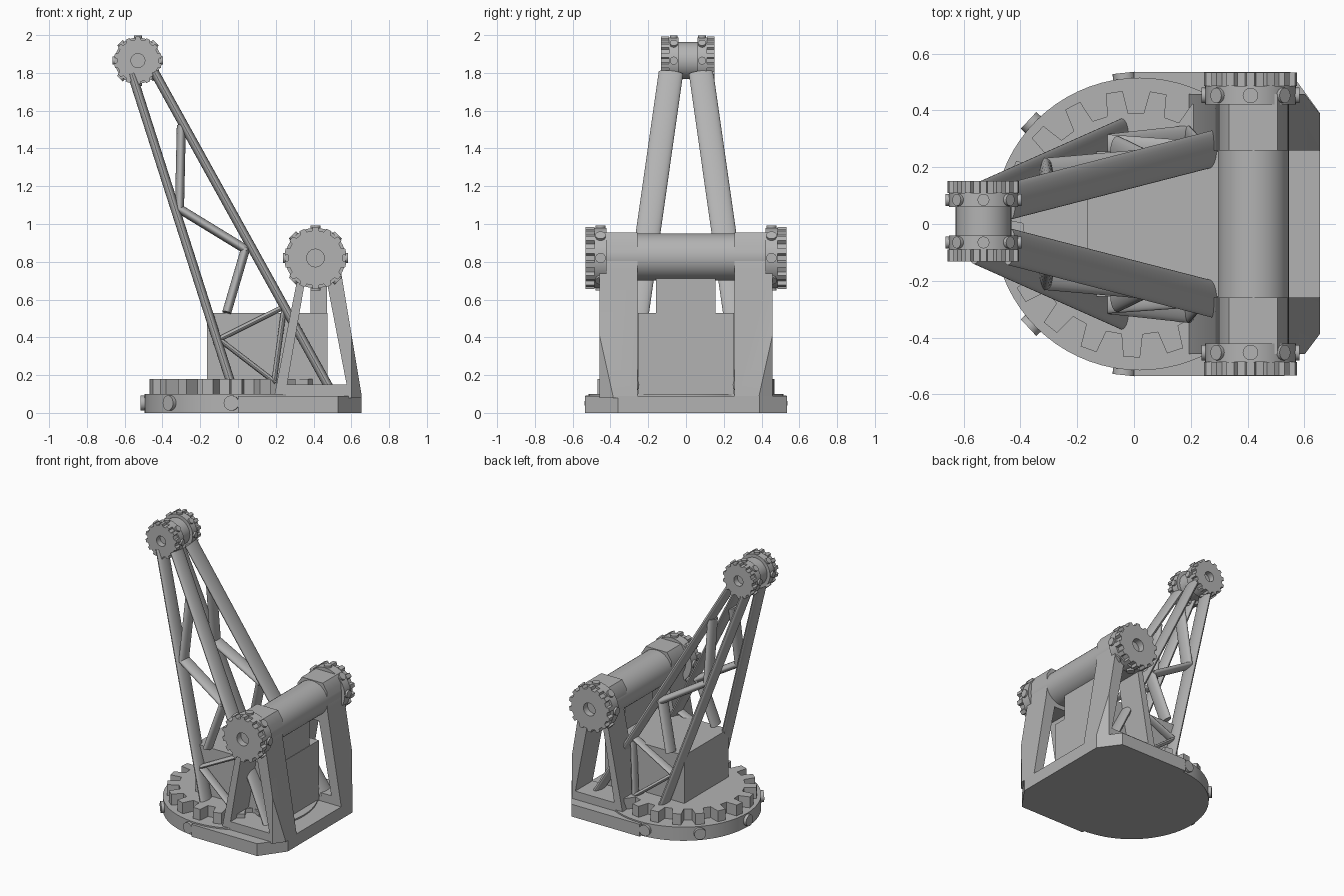
import bpy, bmesh
from math import sin, cos, pi, radians
from mathutils import Vector, Matrix

if "Cube" in bpy.data.objects:
    bpy.data.objects.remove(bpy.data.objects["Cube"])

grey = bpy.data.materials.new("plain_grey")
grey.use_nodes = True
COLOUR = (0.45, 0.45, 0.45, 1)
grey.diffuse_color = COLOUR
grey.node_tree.nodes["Principled BSDF"].inputs["Base Color"].default_value = COLOUR


def finish(ob, name, cuts=()):
    """Name, clean, optionally plane-cut, colour and shade a mesh object."""
    ob.name = ob.data.name = name
    bm = bmesh.new()
    bm.from_mesh(ob.data)
    bm.transform(ob.matrix_basis)
    ob.matrix_basis = Matrix()
    bmesh.ops.remove_doubles(bm, verts=bm.verts, dist=0.0005)
    for co, no in cuts:
        geom = bm.verts[:] + bm.edges[:] + bm.faces[:]
        cut = bmesh.ops.bisect_plane(bm, geom=geom, plane_co=co, plane_no=no, clear_outer=True)
        edges = [e for e in cut["geom_cut"] if isinstance(e, bmesh.types.BMEdge)]
        bmesh.ops.holes_fill(bm, edges=edges)
    bmesh.ops.recalc_face_normals(bm, faces=bm.faces)
    bm.to_mesh(ob.data)
    bm.free()
    ob.data.materials.clear()
    ob.data.materials.append(grey)
    bpy.ops.object.select_all(action='DESELECT')
    ob.select_set(True)
    bpy.context.view_layer.objects.active = ob
    bpy.ops.object.shade_smooth_by_angle(angle=radians(35))
    return ob


def plate(name, loops, depth, loc, upright=False, cuts=()):
    """Extruded flat profile; later loops are holes. Upright plates lie in XZ."""
    cu = bpy.data.curves.new(name, 'CURVE')
    cu.dimensions, cu.fill_mode, cu.extrude = '2D', 'BOTH', depth / 2
    for pts in loops:
        sp = cu.splines.new('POLY')
        sp.points.add(len(pts) - 1)
        for p, (x, y) in zip(sp.points, pts):
            p.co = (x, y, 0, 1)
        sp.use_cyclic_u = True
    ob = bpy.data.objects.new(name, cu)
    bpy.context.collection.objects.link(ob)
    bpy.ops.object.select_all(action='DESELECT')
    ob.select_set(True)
    bpy.context.view_layer.objects.active = ob
    bpy.ops.object.convert(target='MESH')
    ob = bpy.context.object
    ob.matrix_basis = Matrix.Translation(loc) @ Matrix.Rotation(pi / 2 if upright else 0, 4, 'X')
    return finish(ob, name, cuts)


def circle(r, n=40):
    return [(r * cos(2 * pi * i / n), r * sin(2 * pi * i / n)) for i in range(n)]


def gear(tip, root, n, phase=0.0):
    """Toothed outline with tapered teeth, centred on the origin."""
    pts = []
    for i in range(n):
        for r, off in ((root, -.29), (tip, -.19), (tip, .19), (root, .29)):
            a = phase + 2 * pi * (i + off) / n
            pts.append((r * cos(a), r * sin(a)))
    return pts


def rod(name, a, b, wide, thin=None, n=24):
    """Round or oval rod from a to b; wide is the half width towards y."""
    a, b = Vector(a), Vector(b)
    z = (b - a).normalized()
    side = Vector((1, 0, 0)) if abs(z.y) > .9 else Vector((0, 1, 0))
    y = z.cross(side).normalized()
    x = y.cross(z)
    bpy.ops.mesh.primitive_cylinder_add(vertices=n, radius=1, depth=1)
    ob = bpy.context.object
    rot = Matrix((x, y, z)).transposed().to_4x4()
    size = Matrix.Diagonal((wide, thin or wide, (b - a).length, 1))
    ob.matrix_basis = Matrix.Translation((a + b) / 2) @ rot @ size
    return finish(ob, name)


def box(name, lo, hi):
    lo, hi = Vector(lo), Vector(hi)
    bpy.ops.mesh.primitive_cube_add(size=1)
    ob = bpy.context.object
    ob.matrix_basis = Matrix.Translation((lo + hi) / 2) @ Matrix.Diagonal((*(hi - lo), 1))
    return finish(ob, name)


# Base: round turntable blended into a chamfered rear plate
base = [(0, .535), (.55, .535), (.655, .39), (.655, -.36), (.53, -.535), (0, -.535)]
plate("base_plate", [base], .09, (0, 0, .045))
plate("turntable_disc", [circle(.515, 72)], .1, (.02, 0, .05))
plate("turntable_gear", [gear(.47, .39, 19, radians(-91))], .08, (0, 0, .14))
for deg in (96, 137, 180, 223, 264):
    d = Vector((cos(radians(deg)), sin(radians(deg)), 0))
    c = Vector((.02, 0, .052))
    rod("turntable_bolt", c + d * .46, c + d * .535, .04)

# Machinery house
box("machinery_house", (-.165, -.255, .09), (.475, .255, .53))
box("drum_support", (.385, -.16, .52), (.472, .155, .74))

# Winch frames with triangular openings and a chamfered outer corner
outer = [(.19, .08), (.32, .74), (.3, .8), (.3, .9), (.335, .955), (.505, .955),
         (.54, .9), (.545, .75), (.655, .09), (.655, .08)]
opening = [(.26, .15), (.575, .15), (.475, .67), (.35, .67)]
for s, name in ((-1, "right"), (1, "left")):
    plate(name + "_winch_frame", [outer, opening], .2, (0, s * .358, 0), True,
          [((.6, s * .46, 0), Vector((.8, s * .6, 0)).normalized())])


def wheel(name, x, z, y, s, tip, ring_r, ring_w, gear_w, hole, bolts):
    """Bolted collar with a toothed wheel outside it; y is the inner face."""
    mid = y + s * ring_w / 2
    plate(name + "_collar", [circle(ring_r)], ring_w, (x, mid, z), True)
    plate(name + "_gear", [gear(tip, tip * .88, 14, pi / 14), circle(hole, 24)], gear_w,
          (x, y + s * (ring_w + gear_w / 2), z), True)
    for i in range(bolts):
        a = 2 * pi * i / bolts
        d = Vector((cos(a), 0, sin(a)))
        c = Vector((x, mid, z))
        rod(name + "_bolt", c + d * ring_r * .8, c + d * (ring_r + .012), ring_w * .42, n=16)


# Winch drum and its end wheels
rod("winch_drum", (.42, -.44, .825), (.42, .44, .825), .125, n=40)
for s, name in ((-1, "right"), (1, "left")):
    wheel(name + "_winch", .41, .82, s * .42, s, .165, .16, .065, .048, .047, 8)

# Boom head pulley
rod("head_pulley", (-.53, -.08, 1.865), (-.53, .1, 1.865), .098, n=40)
for s, name in ((-1, "right"), (1, "left")):
    wheel(name + "_pulley", -.53, 1.865, .01 + s * .05, s, .127, .122, .05, .042, .037, 8)


# Boom: paired oval chords spreading towards the base, with lattice struts
def spread(z):
    return .08 + .235 * (1.8 - z) / 1.65


def strut(name, s, x1, z1, x2, z2, wide, thin):
    rod(name, (x1, s * spread(z1), z1), (x2, s * spread(z2), z2), wide, thin)


UPPER = [(-.30, 1.52, -.31, 1.07), (-.31, 1.08, .05, .86), (.04, .87, -.06, .53)]
LOWER = [(.24, .56, -.10, .39), (-.10, .39, .20, .16), (.245, .56, .19, .16)]
for s, name in ((-1, "right"), (1, "left")):
    strut(name + "_rear_chord", s, -.44, 1.8, .485, .13, .065, .024)
    strut(name + "_front_chord", s, -.56, 1.79, -.035, .15, .06, .024)
    for p in UPPER:
        strut(name + "_upper_strut", s, *p, .05, .024)
    for p in LOWER:
        strut(name + "_lower_strut", s, *p, .035, .014)
